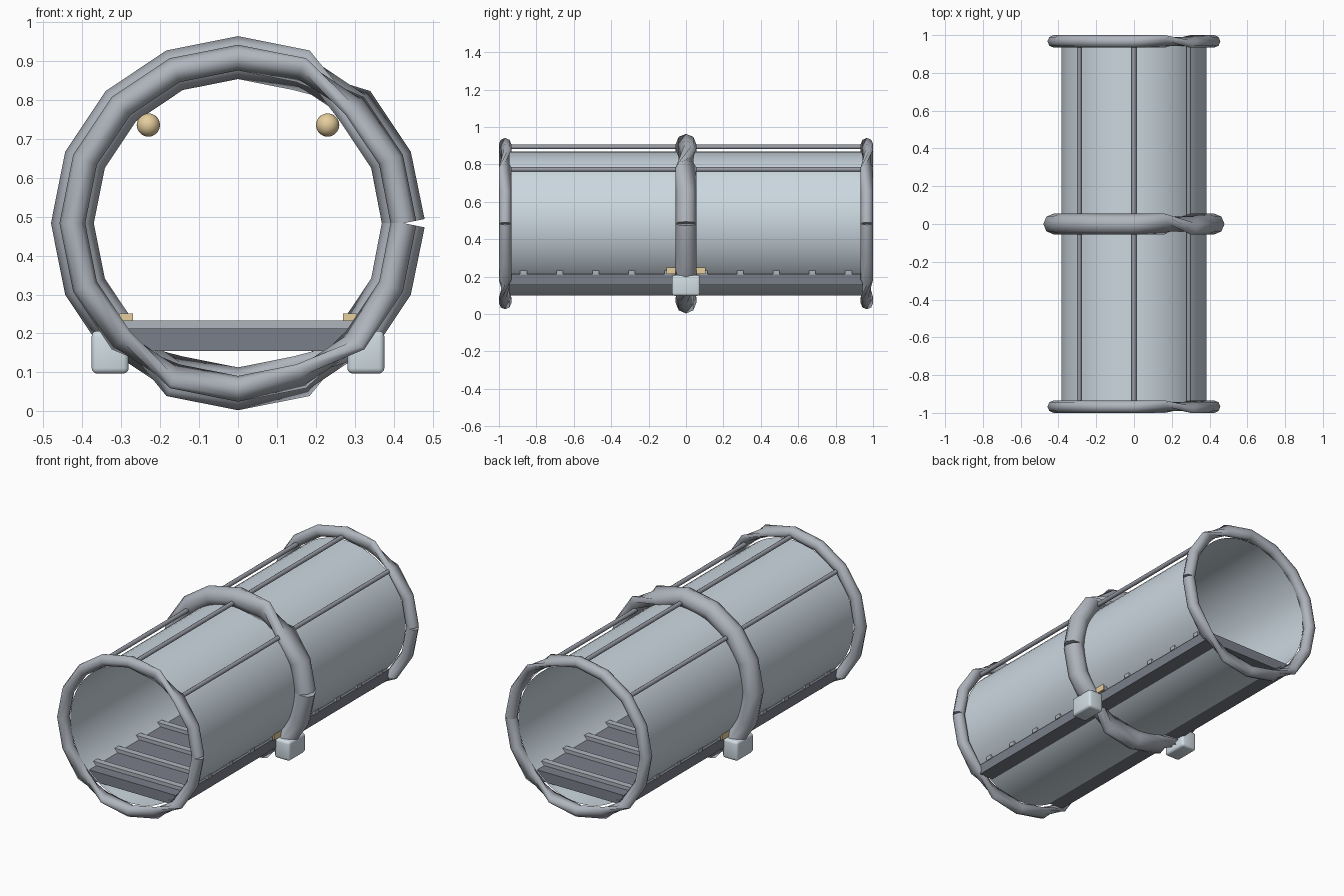
import bpy, bmesh
from math import pi, sin, cos, radians
from mathutils import Vector

cube = bpy.data.objects.get("Cube")
if cube:
    bpy.data.objects.remove(cube)

CZ = 0.483      # height of the tunnel axis
RING_R = 0.425  # radius of the ring centre lines


def material(name, rgb):
    m = bpy.data.materials.new(name)
    m.use_nodes = True
    m.diffuse_color = (*rgb, 1)
    m.node_tree.nodes["Principled BSDF"].inputs["Base Color"].default_value = (*rgb, 1)
    return m


SHELL = material("pale_blue_grey", (0.60, 0.68, 0.74))
PAD = material("light_grey", (0.64, 0.73, 0.78))
STEEL = material("steel_grey", (0.43, 0.46, 0.51))
RAIL = material("mid_grey", (0.31, 0.33, 0.37))
FLOOR = material("dark_grey", (0.195, 0.21, 0.25))
LAMP = material("warm_sand", (0.79, 0.61, 0.34))


def make(name, bm, mat, smooth=None):
    bmesh.ops.recalc_face_normals(bm, faces=bm.faces)
    mesh = bpy.data.meshes.new(name)
    bm.to_mesh(mesh)
    bm.free()
    mesh.materials.append(mat)
    ob = bpy.data.objects.new(name, mesh)
    bpy.context.collection.objects.link(ob)
    if smooth:
        bpy.ops.object.select_all(action='DESELECT')
        ob.select_set(True)
        bpy.context.view_layer.objects.active = ob
        bpy.ops.object.shade_smooth_by_angle(angle=radians(smooth))
    return ob


def box(name, centre, size, mat, bevel=0):
    bm = bmesh.new()
    bmesh.ops.create_cube(bm, size=1)
    bmesh.ops.scale(bm, vec=size, verts=bm.verts)
    bmesh.ops.translate(bm, vec=centre, verts=bm.verts)
    if bevel:
        bmesh.ops.bevel(bm, geom=bm.edges[:], offset=bevel, segments=3,
                        profile=0.5, affect='EDGES')
    return make(name, bm, mat, 40 if bevel else None)


def cylinder(name, x, z, radius, half, sides, mat, capped):
    bm = bmesh.new()
    loops = []
    for y in (-half, half):
        loops.append([bm.verts.new((x + radius * cos(2 * pi * i / sides), y,
                                    z + radius * sin(2 * pi * i / sides)))
                      for i in range(sides)])
    a, b = loops
    for i in range(sides):
        j = (i + 1) % sides
        bm.faces.new((a[i], a[j], b[j], b[i]))
    if capped:
        bm.faces.new(a)
        bm.faces.new(b)
    return make(name, bm, mat, 50)


def ring(name, y, r, steps=16, sides=8):
    """Open, faceted hoop whose section flips at three diagonals."""
    bm = bmesh.new()
    loops = []
    for i in range(steps + 1):
        a = 2 * pi * i / steps
        # the two loose ends are cut square to their own segment
        t = a + (pi / steps if i == 0 else -pi / steps if i == steps else 0)
        out = Vector((cos(t), 0, sin(t)))
        mid = Vector((RING_R * cos(a), y, CZ + RING_R * sin(a)))
        flips = sum(i > k for k in (2, 10, 13))
        loops.append([bm.verts.new(mid + r * (out * cos(p) + Vector((0, sin(p), 0))))
                      for p in (2 * pi * (k + 3 * flips) / sides for k in range(sides))])
    for a, b in zip(loops, loops[1:]):
        for k in range(sides):
            n = (k + 1) % sides
            bm.faces.new((a[k], a[n], b[n], b[k]))
    bm.faces.new(loops[0])
    bm.faces.new(loops[-1])
    return make(name, bm, STEEL, 75)


# Tunnel shell and hoops
cylinder("tunnel_shell", 0, CZ, 0.385, 0.96, 64, SHELL, False)
ring("front_hoop", -0.967, 0.033)
ring("middle_hoop", 0, 0.055)
ring("back_hoop", 0.967, 0.033)

# Rails along the upper outside
for side, angle in (("left", 45), ("top", 90), ("right", 135)):
    a = radians(angle)
    cylinder(side + "_rail", 0.41 * cos(a), CZ + 0.41 * sin(a), 0.0125, 0.96, 10, RAIL, True)

# Floor and its cross slats
box("floor", (0, 0, 0.184), (0.58, 1.9, 0.057), FLOOR)
for i in range(10):
    box(f"floor_slat_{i + 1}", (0, (i - 4.5) * 0.193, 0.222), (0.59, 0.036, 0.022), STEEL)

# Mirrored feet, sill lights and ceiling lamps
for side, s in (("left", 1), ("right", -1)):
    box(side + "_foot", (s * 0.328, 0, 0.152), (0.095, 0.15, 0.11), PAD, 0.014)
    box(side + "_sill_light", (s * 0.287, 0, 0.232), (0.034, 0.21, 0.038), LAMP)
    bm = bmesh.new()
    bmesh.ops.create_uvsphere(bm, u_segments=16, v_segments=10, radius=0.03)
    bmesh.ops.translate(bm, vec=(s * 0.23, 0, 0.735), verts=bm.verts)
    make(side + "_ceiling_lamp", bm, LAMP, 50)
